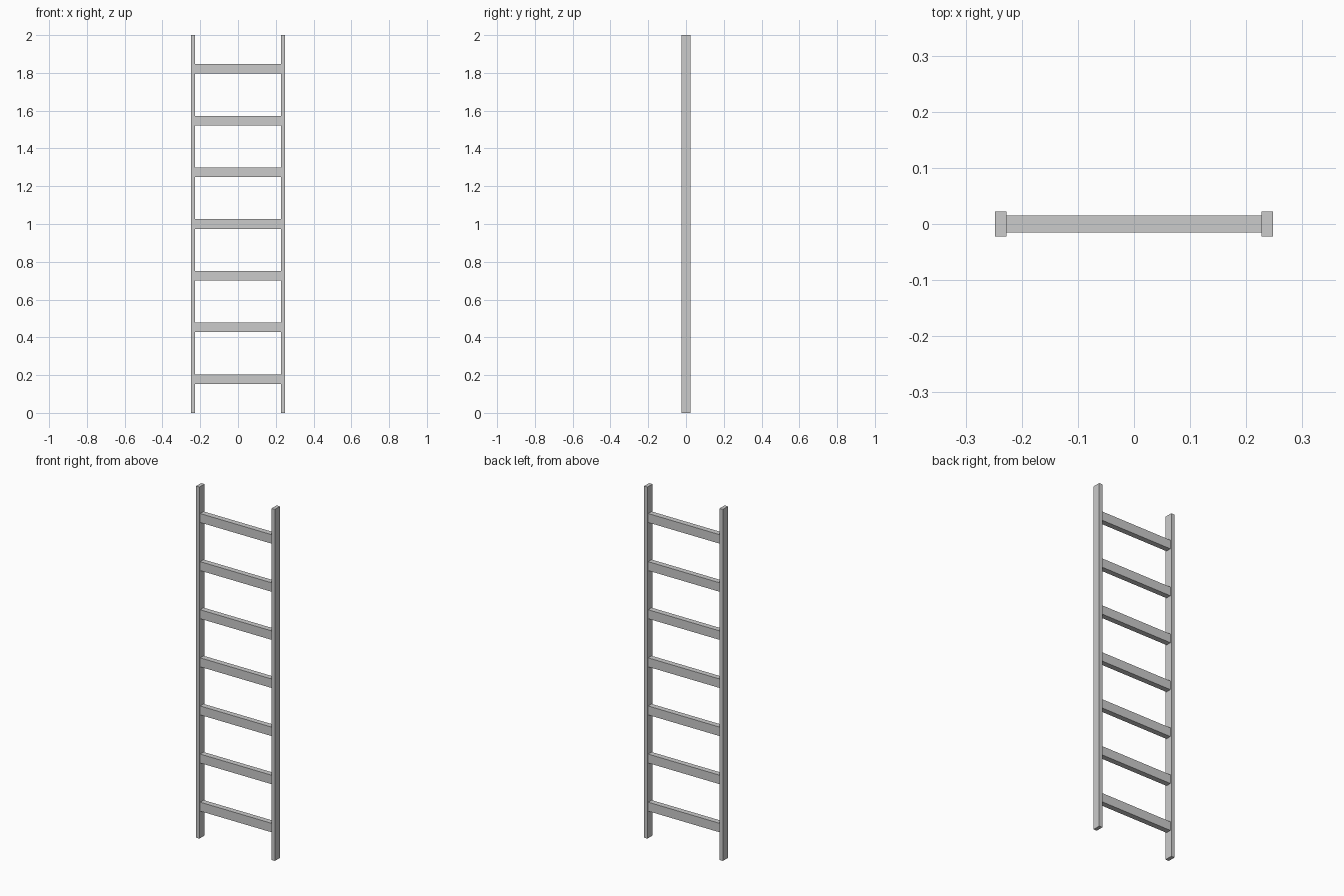
import bpy

if "Cube" in bpy.data.objects:
    bpy.data.objects.remove(bpy.data.objects["Cube"])

RAIL_X, RAIL_W, RAIL_D, HEIGHT = 0.2375, 0.021, 0.045, 2.0
RUNG_D, RUNG_H, RUNG_COUNT = 0.031, 0.051, 7
FIRST_RUNG, RUNG_STEP = 0.179, 0.2737


def box(name, center, size):
    bpy.ops.mesh.primitive_cube_add(size=1, location=center)
    ob = bpy.context.object
    ob.name = name
    ob.scale = size
    bpy.ops.object.transform_apply(location=False, rotation=False, scale=True)
    return ob


# Upright side rails
for side, label in ((-1, "left"), (1, "right")):
    box(f"{label}_rail", (side * RAIL_X, 0, HEIGHT / 2), (RAIL_W, RAIL_D, HEIGHT))

# Evenly spaced rungs fitted between the rails
rung_length = 2 * RAIL_X - RAIL_W
for i in range(RUNG_COUNT):
    box(f"rung_{i + 1}", (0, 0, FIRST_RUNG + i * RUNG_STEP), (rung_length, RUNG_D, RUNG_H))
